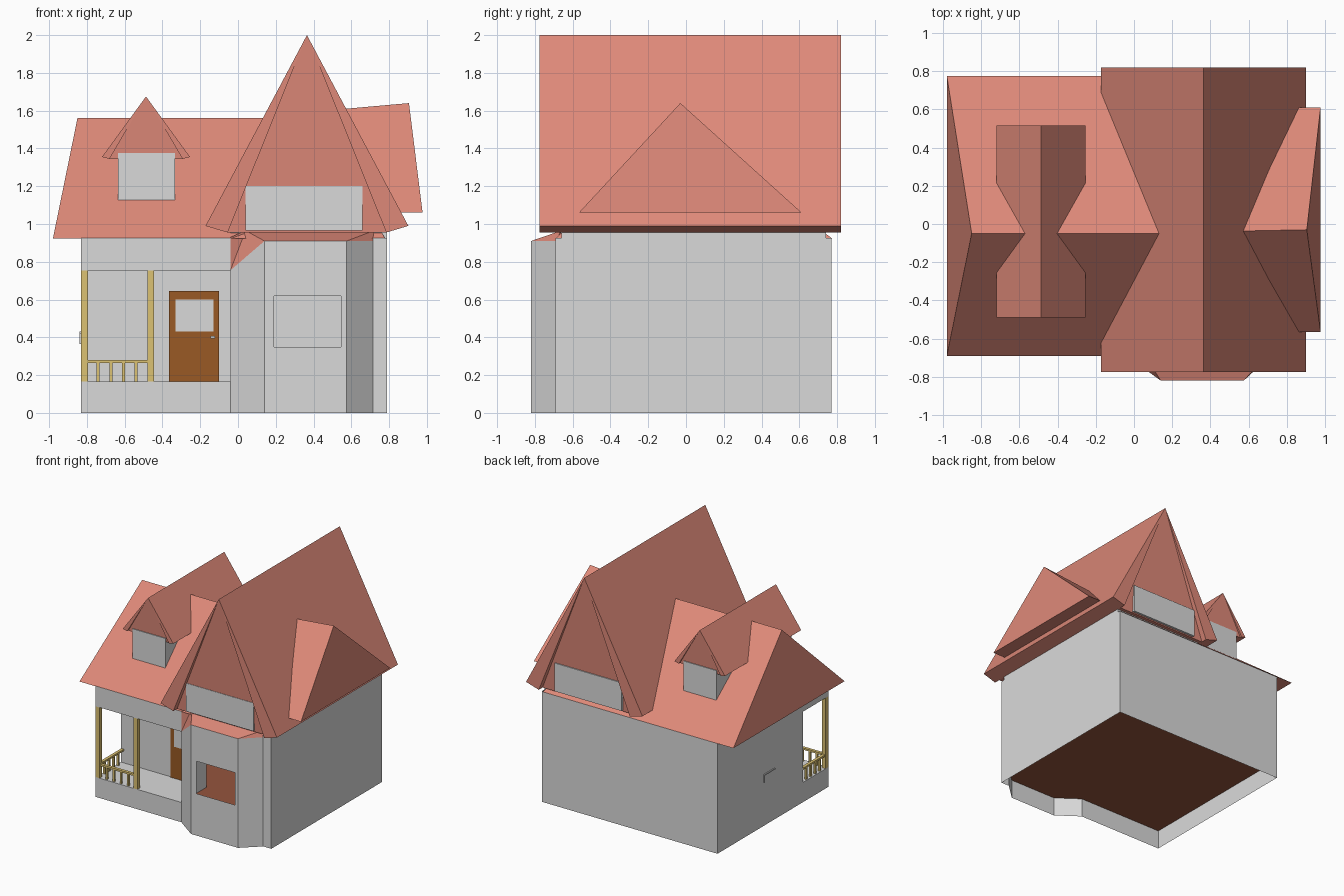
import bpy, bmesh

if "Cube" in bpy.data.objects:
    bpy.data.objects.remove(bpy.data.objects["Cube"])


def material(name, rgb):
    m = bpy.data.materials.new(name)
    m.diffuse_color = (*rgb, 1)
    m.use_nodes = True
    m.node_tree.nodes["Principled BSDF"].inputs["Base Color"].default_value = m.diffuse_color
    return m


WALL = material("pale_grey_wall", (0.70, 0.70, 0.70))
ROOF = material("terracotta_roof", (0.73, 0.25, 0.19))
WOOD = material("tan_wood", (0.72, 0.54, 0.17))
DOOR = material("brown_door", (0.32, 0.10, 0.018))
FLOOR = material("dark_brown_floor", (0.30, 0.09, 0.047))


def make(name, polys, mat):
    """Mesh from a list of polygons given as point lists."""
    bm = bmesh.new()
    for pts in polys:
        bm.faces.new([bm.verts.new(p) for p in pts])
    bmesh.ops.remove_doubles(bm, verts=bm.verts, dist=1e-5)
    bmesh.ops.recalc_face_normals(bm, faces=bm.faces)
    me = bpy.data.meshes.new(name)
    bm.to_mesh(me)
    bm.free()
    me.materials.append(mat)
    ob = bpy.data.objects.new(name, me)
    bpy.context.collection.objects.link(ob)
    return ob


def box(name, x0, x1, y0, y1, z0, z1, mat):
    lo = [(x0, y0, z0), (x1, y0, z0), (x1, y1, z0), (x0, y1, z0)]
    hi = [(x, y, z1) for x, y, _ in lo]
    sides = [[lo[i], lo[(i + 1) % 4], hi[(i + 1) % 4], hi[i]] for i in range(4)]
    return make(name, [lo, hi] + sides, mat)


def wall(p, q, z0, z1):
    return [(*p, z0), (*q, z0), (*q, z1), (*p, z1)]


def ring(path, z0, z1, skip=()):
    n = len(path)
    return [wall(path[i], path[(i + 1) % n], z0, z1) for i in range(n) if i not in skip]


def ridge_roof(name, x0, x1, y0, y1, z, left, right):
    """Roof with its ridge along x and leaning end triangles."""
    a, b, c, d = (x0, y0, z), (x1, y0, z), (x1, y1, z), (x0, y1, z)
    return make(name, [[a, b, c, d], [a, b, right, left], [d, c, right, left],
                       [a, d, left], [b, c, right]], ROOF)


def gable_roof(name, cx, y0, y1, top, half, eave, inner, soffit, recess):
    """Roof with its ridge along y, sloping eave undersides and set-back gables."""
    polys = []
    for s in (-1, 1):
        xo, xi = cx + s * half, cx + s * inner
        polys.append([(cx, y0, top), (xo, y0, eave), (xo, y1, eave), (cx, y1, top)])
        polys.append([(xo, y0, eave), (xi, y0, soffit), (xi, y1, soffit), (xo, y1, eave)])
        for y, r in ((y0, recess), (y1, -recess)):
            polys.append([(cx, y, top), (xo, y, eave), (xi, y, soffit)])
            polys.append([(cx, y, top), (xi, y, soffit), (xi, y + r, soffit)])
    l, r = cx - inner, cx + inner
    for y in (y0 + recess, y1 - recess):
        polys.append([(cx, y0 if y < 0 else y1, top), (l, y, soffit), (r, y, soffit)])
    ya, yb = y0 + recess, y1 - recess
    polys.append([(l, ya, soffit), (r, ya, soffit), (r, yb, soffit), (l, yb, soffit)])
    return make(name, polys, ROOF)


# Levels and footprint: body with front bay, and porch corner cut out
L, R, FR, BK = -0.83, 0.79, -0.69, 0.77
PX, PY, ZF, ZC, ZT = -0.04, -0.36, 0.165, 0.755, 0.925
bay = [(PX, FR), (0.14, -0.82), (0.575, -0.82), (0.715, FR)]
full = bay + [(R, FR), (R, BK), (L, BK), (L, FR)]
inner = bay + [(R, FR), (R, BK), (L, BK), (L, PY), (PX, PY)]

# Walls: plinth, storey with window opening, and band under the eaves
make("plinth_walls", ring(full, 0, ZF), WALL)
bl, br = bay[1], bay[2]
w0, w1 = (0.19, -0.82), (0.545, -0.82)
window = [wall(bl, w0, ZF, ZC), wall(w1, br, ZF, ZC),
          wall(w0, w1, ZF, 0.35), wall(w0, w1, 0.62, ZC)]
make("storey_walls", ring(inner, ZF, ZC, skip=(1,)) + window, WALL)
make("upper_walls", ring(full, ZC, ZT, skip=(0, 1, 2)) +
     [wall(bl, br, ZC, 0.91), wall(br, bay[3], ZC, 0.91),
      [(*bay[0], ZC), (*bl, ZC), (*bl, 0.91)]], WALL)

# Floors and porch ceiling
make("floor", [[(x, y, ZF - 0.005) for x, y in full]], FLOOR)
for nm, z in (("porch_floor", ZF), ("porch_ceiling", ZC)):
    make(nm, [[(L, FR, z), (PX, FR, z), (PX, PY, z), (L, PY, z)]], WALL)

# Bay roof
a, c = (PX, FR, ZC), (PX, FR, 0.93)
f1, f2, r = (*bl, 0.91), (*br, 0.91), (0.715, FR, 0.91)
t1, t2 = (0.04, -0.66, 0.965), (0.72, -0.66, 0.965)
make("bay_roof", [[f1, f2, t2, t1], [f2, r, t2], [a, f1, t1], [a, t1, c]], ROOF)

# Main roof, tall cross gable and right side gable
ridge_roof("main_roof", -0.98, 0.78, -0.69, 0.775, 0.922,
           (-0.85, -0.05, 1.56), (0.40, -0.05, 1.56))
gable_roof("tall_roof", 0.365, -0.775, 0.82, 2.0, 0.537, 0.99, 0.42, 0.955, 0.05)
ridge_roof("side_gable", 0.50, 0.977, -0.565, 0.61, 1.062,
           (0.40, -0.04, 1.595), (0.905, -0.03, 1.64))
box("gable_base", PX, R - 0.002, -0.66, 0.74, 0.90, 0.965, WALL)
box("gable_window_box", 0.04, 0.66, -0.74, 0.79, 0.965, 1.20, WALL)

# Dormer running through the main ridge
gable_roof("dormer_roof", -0.487, -0.49, 0.515, 1.675, 0.233, 1.355, 0.193, 1.345, 0.015)
box("dormer_box", -0.635, -0.333, -0.483, 0.508, 1.125, 1.375, WALL)

# Front door with pane and handle
box("door", -0.365, -0.10, PY - 0.008, PY, ZF, 0.645, DOOR)
box("door_pane", -0.33, -0.13, PY - 0.011, PY, 0.43, 0.60, WALL)
box("door_handle", -0.145, -0.122, PY - 0.025, PY, 0.395, 0.407, WALL)

# Small bracket on the left wall
box("bracket_bar", L - 0.008, L, 0.02, 0.165, 0.42, 0.43, WALL)
box("bracket_leg", L - 0.008, L, 0.157, 0.165, 0.365, 0.43, WALL)

# Porch posts and railings
P = 0.035
for i, x in enumerate((L, -0.48)):
    box(f"porch_post_{i}", x, x + P, FR, FR + P, ZF, ZC, WOOD)
box("front_rail", L + P, -0.48, FR + 0.005, FR + 0.03, 0.265, 0.28, WOOD)
box("side_rail", L + 0.005, L + 0.03, FR + P, PY, 0.265, 0.28, WOOD)
for i in range(4):
    x = -0.74 + i * 0.0665
    y = -0.60 + i * 0.06
    box(f"front_baluster_{i}", x - 0.008, x + 0.008, FR + 0.01, FR + 0.026, ZF, 0.265, WOOD)
    box(f"side_baluster_{i}", L + 0.01, L + 0.026, y - 0.008, y + 0.008, ZF, 0.265, WOOD)
